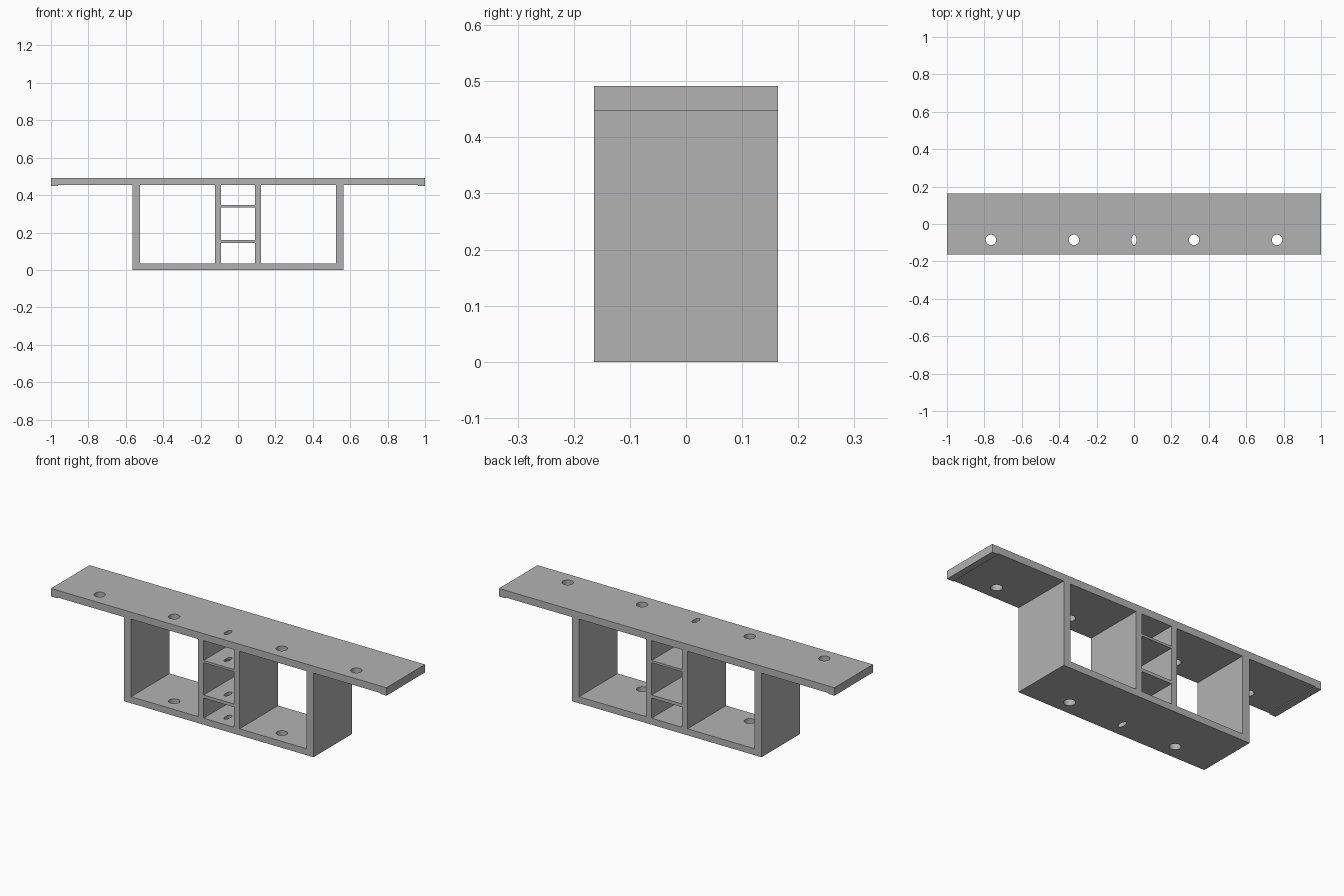
import bpy, bmesh
from mathutils import Matrix

cube = bpy.data.objects.get("Cube")
if cube:
    bpy.data.objects.remove(cube, do_unlink=True)

DEPTH = 0.328
HOLE_Y = -0.085

grey = bpy.data.materials.new("plain_grey")
grey.use_nodes = True
grey.diffuse_color = (0.45, 0.45, 0.45, 1)
grey.node_tree.nodes["Principled BSDF"].inputs["Base Color"].default_value = grey.diffuse_color


def finish(name, bm):
    bmesh.ops.recalc_face_normals(bm, faces=bm.faces)
    mesh = bpy.data.meshes.new(name)
    bm.to_mesh(mesh)
    bm.free()
    mesh.materials.append(grey)
    obj = bpy.data.objects.new(name, mesh)
    bpy.context.collection.objects.link(obj)
    return obj


def prism(name, outline, depth=DEPTH):
    """Extrude an x-z outline along y, centred on y = 0."""
    bm = bmesh.new()
    face = bm.faces.new([bm.verts.new((x, -depth / 2, z)) for x, z in outline])
    ext = bmesh.ops.extrude_face_region(bm, geom=[face])
    verts = [v for v in ext["geom"] if isinstance(v, bmesh.types.BMVert)]
    bmesh.ops.translate(bm, verts=verts, vec=(0, depth, 0))
    return finish(name, bm)


def slab(name, x0, x1, z0, z1, depth=DEPTH):
    return prism(name, [(x0, z0), (x1, z0), (x1, z1), (x0, z1)], depth)


def hole(x, rx, ry):
    """Vertical elliptical drill through the whole height."""
    bm = bmesh.new()
    place = Matrix.Translation((x, HOLE_Y, 0.25)) @ Matrix.Diagonal((rx, ry, 1, 1))
    bmesh.ops.create_cone(bm, cap_ends=True, segments=32, radius1=1, radius2=1,
                          depth=1, matrix=place)
    return finish("hole_cutter", bm)


def cut(obj, cutters):
    bpy.context.view_layer.objects.active = obj
    for c in cutters:
        c.hide_render = True
        mod = obj.modifiers.new("cut", "BOOLEAN")
        mod.operation, mod.solver, mod.object = "DIFFERENCE", "EXACT", c
        bpy.ops.object.modifier_apply(modifier=mod.name)


# Frame outline: long top with small end lips, box hanging below
TOP, UNDER, LIP, FLOOR = 0.491, 0.453, 0.448, 0.035
half = [(0.565, 0), (0.565, UNDER), (0.963, UNDER), (0.963, LIP), (1, LIP), (1, TOP)]
frame = prism("bench_frame", half + [(-x, z) for x, z in reversed(half)])

# Three openings and the drilled holes
openings = [slab("opening_cutter", a, b, FLOOR, UNDER, 1)
            for a, b in ((-0.523, -0.124), (-0.09, 0.09), (0.124, 0.523))]
side_holes = [hole(s * x, 0.028, 0.028) for x in (0.321, 0.765) for s in (-1, 1)]
slot = hole(0, 0.013, 0.028)
cut(frame, openings + side_holes + [slot])

# Centre shelves, with the same slot
for name, z0, z1 in (("lower_shelf", 0.143, 0.16), ("upper_shelf", 0.334, 0.346)):
    cut(slab(name, -0.09, 0.09, z0, z1), [slot])

for c in openings + side_holes + [slot]:
    bpy.data.objects.remove(c, do_unlink=True)

# Smooth only the hole walls
for obj in bpy.context.collection.objects:
    if obj.name in ("bench_frame", "lower_shelf", "upper_shelf"):
        bpy.ops.object.select_all(action="DESELECT")
        obj.select_set(True)
        bpy.context.view_layer.objects.active = obj
        bpy.ops.object.shade_smooth_by_angle()
